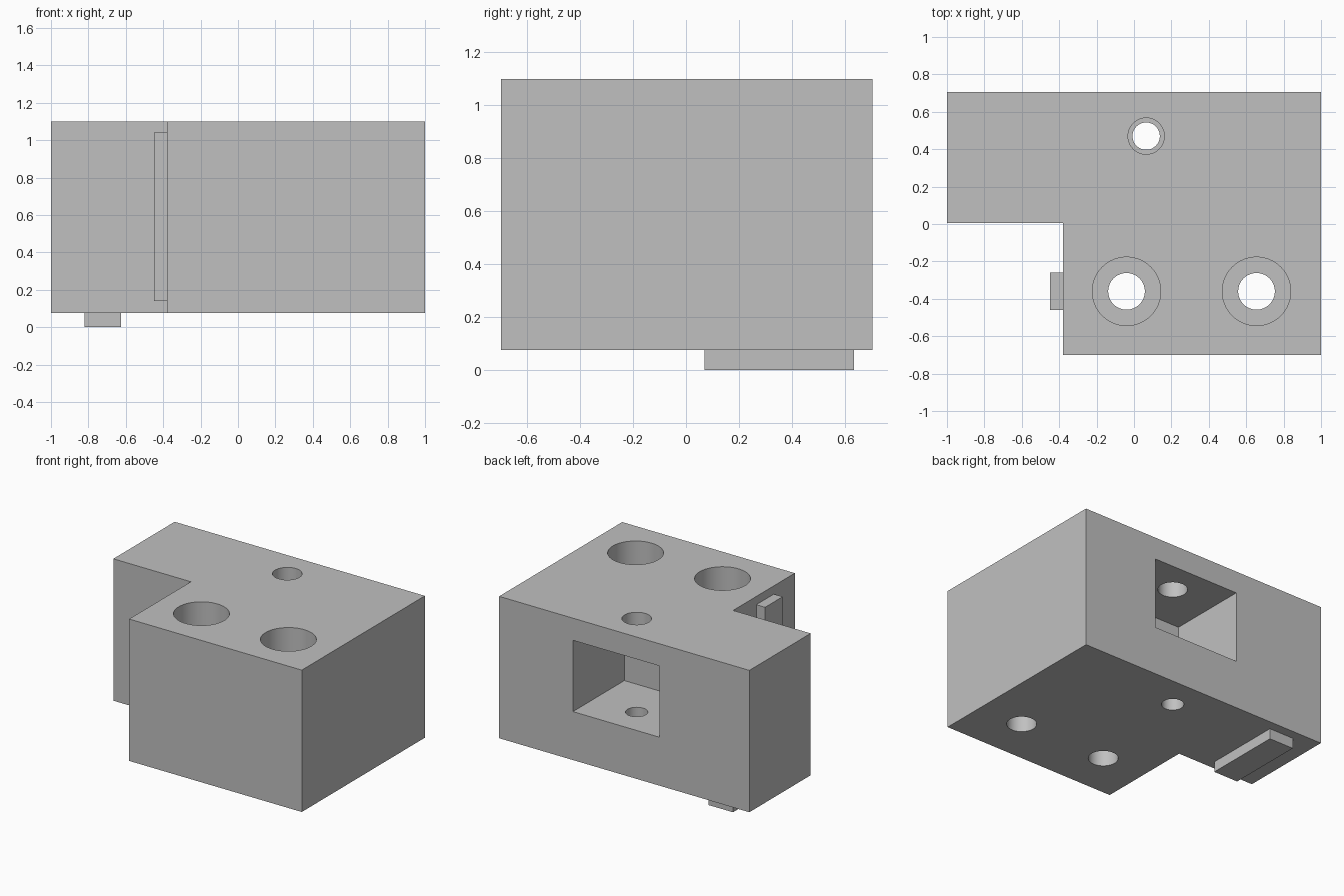
import bpy
import bmesh
import math
from mathutils import Vector

cube = bpy.data.objects.get("Cube")
if cube:
    bpy.data.objects.remove(cube, do_unlink=True)

BOTTOM, TOP = 0.075, 1.10

grey = bpy.data.materials.new("plain grey")
grey.use_nodes = True
colour = (0.53, 0.53, 0.53, 1)
grey.diffuse_color = colour
grey.node_tree.nodes["Principled BSDF"].inputs["Base Color"].default_value = colour


def prism(name, outline, z0, z1):
    """Extrude a closed outline from z0 up to z1."""
    bm = bmesh.new()
    base = bm.faces.new([bm.verts.new((x, y, z0)) for x, y in outline])
    ext = bmesh.ops.extrude_face_region(bm, geom=[base])
    verts = [v for v in ext["geom"] if isinstance(v, bmesh.types.BMVert)]
    bmesh.ops.translate(bm, verts=verts, vec=Vector((0, 0, z1 - z0)))
    bmesh.ops.recalc_face_normals(bm, faces=bm.faces)
    mesh = bpy.data.meshes.new(name)
    bm.to_mesh(mesh)
    bm.free()
    mesh.materials.append(grey)
    obj = bpy.data.objects.new(name, mesh)
    bpy.context.collection.objects.link(obj)
    return obj


def box(name, x0, x1, y0, y1, z0, z1):
    return prism(name, [(x0, y0), (x1, y0), (x1, y1), (x0, y1)], z0, z1)


def cylinder(name, x, y, radius, z0, z1, sides=64):
    angles = [2 * math.pi * i / sides for i in range(sides)]
    ring = [(x + radius * math.cos(a), y + radius * math.sin(a)) for a in angles]
    return prism(name, ring, z0, z1)


def cut(target, cutter):
    """Subtract the cutter from the target, then discard it."""
    cutter.hide_render = True
    mod = target.modifiers.new("cut", "BOOLEAN")
    mod.operation = "DIFFERENCE"
    mod.solver = "EXACT"
    mod.object = cutter
    bpy.context.view_layer.objects.active = target
    bpy.ops.object.modifier_apply(modifier=mod.name)
    bpy.data.objects.remove(cutter, do_unlink=True)


# L-shaped block
body = prism("body", [(-1, 0.705), (-1, 0.005), (-0.38, 0.005),
                      (-0.38, -0.70), (1, -0.70), (1, 0.705)], BOTTOM, TOP)

# Two counterbored screw holes
for x in (-0.04, 0.655):
    cut(body, cylinder("counterbore", x, -0.36, 0.183, 0.55, TOP + 0.1))
    cut(body, cylinder("screw_hole", x, -0.36, 0.098, 0, 0.7))

# Pocket in the back, with a wide hole above it and a narrow one below
cut(body, box("pocket", -0.28, 0.41, 0.118, 0.8, 0.425, 0.94))
cut(body, cylinder("upper_hole", 0.065, 0.47, 0.097, 0.8, TOP + 0.1))
cut(body, cylinder("lower_hole", 0.065, 0.47, 0.073, 0, 0.6))

# Locating tabs in the notch and underneath
box("side_tab", -0.45, -0.38, -0.46, -0.26, 0.14, 1.04)
box("bottom_tab", -0.82, -0.625, 0.07, 0.635, 0, BOTTOM)

# Smooth bores, sharp block edges
bpy.ops.object.select_all(action="DESELECT")
body.select_set(True)
bpy.context.view_layer.objects.active = body
bpy.ops.object.shade_smooth_by_angle(angle=math.radians(30))
